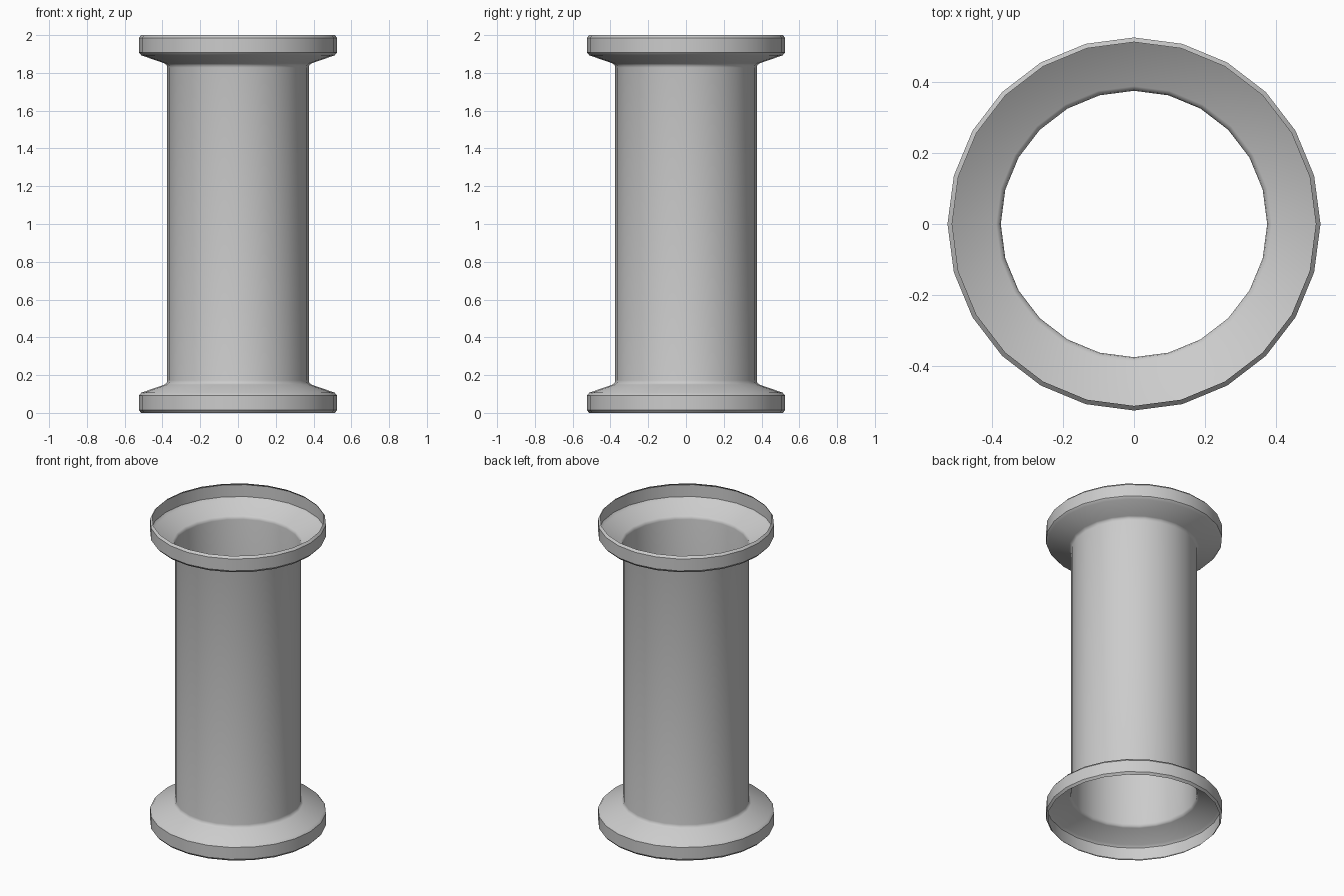
import bpy, bmesh, math

cube = bpy.data.objects.get("Cube")
if cube:
    bpy.data.objects.remove(cube)

SIDES = 24
HEIGHT = 2.0

grey = bpy.data.materials.new("plain grey")
grey.use_nodes = True
colour = (0.6, 0.6, 0.6, 1)
grey.diffuse_color = colour
grey.node_tree.nodes["Principled BSDF"].inputs["Base Color"].default_value = colour

# Lower half of the thin shell: rim, flared flange, start of the tube (radius, height)
half = [(0.512, 0), (0.525, 0.014), (0.525, 0.092), (0.512, 0.107),
        (0.388, 0.15), (0.378, 0.158), (0.375, 0.172)]
profile = half + [(r, HEIGHT - z) for r, z in reversed(half)]

# Revolve the profile into an open-ended spool
bm = bmesh.new()
rings = []
for r, z in profile:
    angles = [2 * math.pi * i / SIDES for i in range(SIDES)]
    rings.append([bm.verts.new((r * math.cos(a), r * math.sin(a), z)) for a in angles])
for low, high in zip(rings, rings[1:]):
    for i in range(SIDES):
        j = (i + 1) % SIDES
        bm.faces.new((low[i], low[j], high[j], high[i]))
mesh = bpy.data.meshes.new("flanged_tube")
bm.to_mesh(mesh)
bm.free()
mesh.materials.append(grey)

tube = bpy.data.objects.new("flanged_tube", mesh)
bpy.context.collection.objects.link(tube)
bpy.context.view_layer.objects.active = tube
tube.select_set(True)
bpy.ops.object.shade_smooth_by_angle(angle=math.radians(40))
